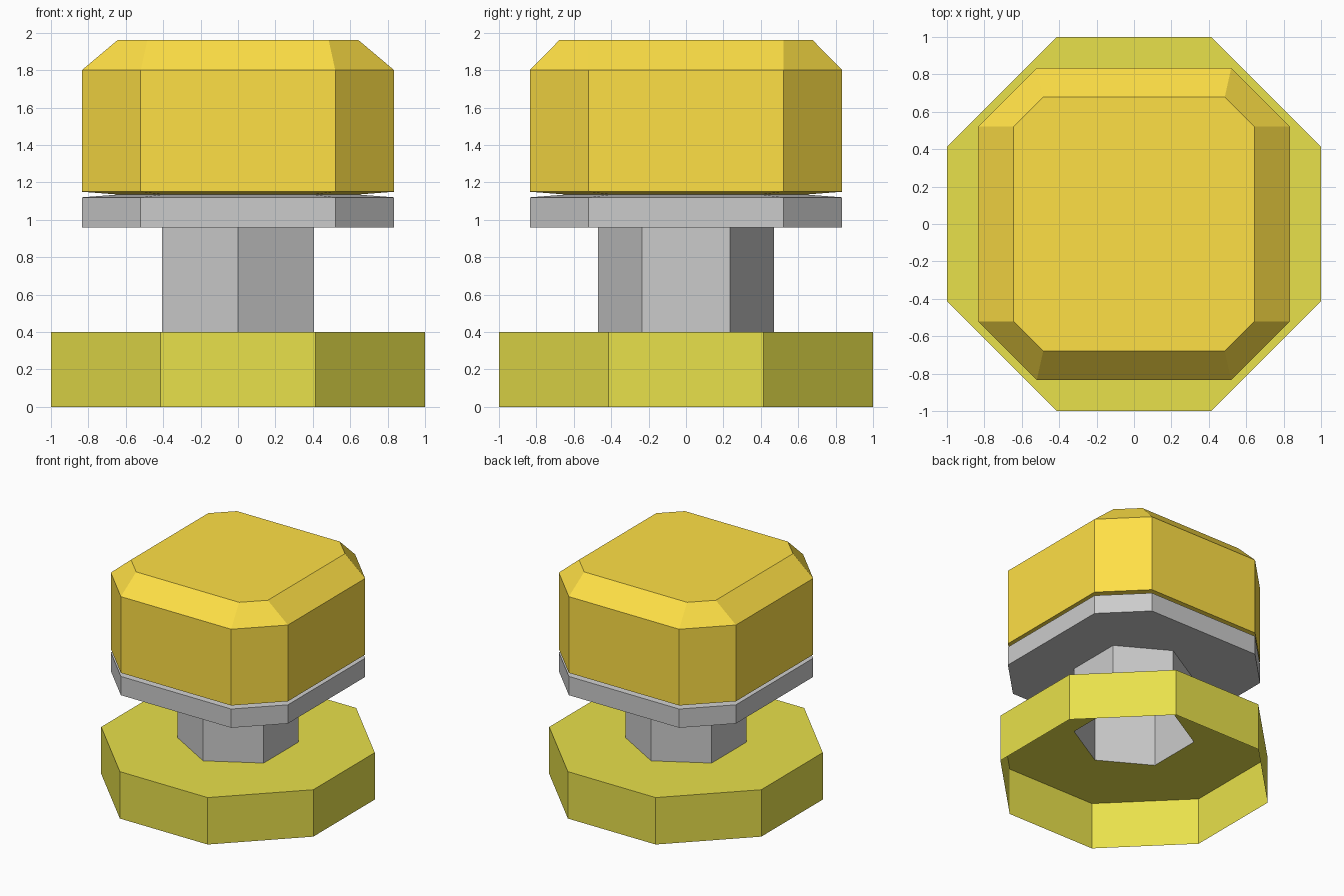
import bpy, bmesh
from math import sin, cos, pi

if "Cube" in bpy.data.objects:
    bpy.data.objects.remove(bpy.data.objects["Cube"])


def chamfered(x, y, cx, cy):
    """Rectangle x by y (half sizes) with cut corners; cx, cy end the flat sides."""
    return [(x, -cy), (x, cy), (cx, y), (-cx, y),
            (-x, cy), (-x, -cy), (-cx, -y), (cx, -y)]


def material(name, rgb):
    m = bpy.data.materials.new(name)
    m.diffuse_color = (*rgb, 1)
    m.use_nodes = True
    m.node_tree.nodes["Principled BSDF"].inputs["Base Color"].default_value = m.diffuse_color
    return m


def build(name, rings, mat=None, top=False, hole=None):
    """Shell through stacked rings; optional top face and flat ring around a hole."""
    bm = bmesh.new()

    def loop(pts, z):
        return [bm.verts.new((x, y, z)) for x, y in pts]

    loops = [loop(p, z) for p, z in rings]
    for a, b in zip(loops, loops[1:]):
        n = len(a)
        for i in range(n):
            j = (i + 1) % n
            bm.faces.new((a[i], a[j], b[j], b[i]))
    if top:
        bm.faces.new(loops[-1])
    if hole:
        pts, index = hole
        outer = loops[index]
        inner = loop(pts, rings[index][1])
        edges = []
        for ring in (outer, inner):
            for i, v in enumerate(ring):
                w = ring[(i + 1) % len(ring)]
                edges.append(bm.edges.get((v, w)) or bm.edges.new((v, w)))
        bmesh.ops.triangle_fill(bm, use_beauty=True, edges=edges)
    bmesh.ops.recalc_face_normals(bm, faces=bm.faces)
    me = bpy.data.meshes.new(name)
    bm.to_mesh(me)
    bm.free()
    if mat:
        me.materials.append(mat)
    ob = bpy.data.objects.new(name, me)
    bpy.context.collection.objects.link(ob)
    return ob


yellow = material("yellow", (0.81, 0.75, 0.07))
orange = material("orange", (1.0, 0.745, 0.06))
dark = material("dark_grey", (0.63, 0.63, 0.63))

octagon = chamfered(1, 1, 0.414, 0.414)
hexagon = [(0.47 * cos(pi / 2 + k * pi / 3), 0.47 * sin(pi / 2 + k * pi / 3))
           for k in range(6)]
body = chamfered(0.835, 0.835, 0.52, 0.52)
groove = chamfered(0.64, 0.64, 0.40, 0.40)
crown = chamfered(0.645, 0.678, 0.485, 0.52)

# Base: hollow underneath, top pierced by the post
build("base", [(octagon, 0), (octagon, 0.4)], yellow, hole=(hexagon, 1))

# Hexagonal post with a darker foot
build("post_foot", [(hexagon, 0.4), (hexagon, 0.56)], dark)
build("post", [(hexagon, 0.56), (hexagon, 0.96)])

# Plate under the cap, sloping into the shallow groove
build("plate", [(body, 0.96), (body, 1.12), (groove, 1.135)], hole=(hexagon, 0))

# Cap with bevelled crown
build("cap", [(groove, 1.135), (body, 1.15), (body, 1.80), (crown, 1.96)],
      orange, top=True)
